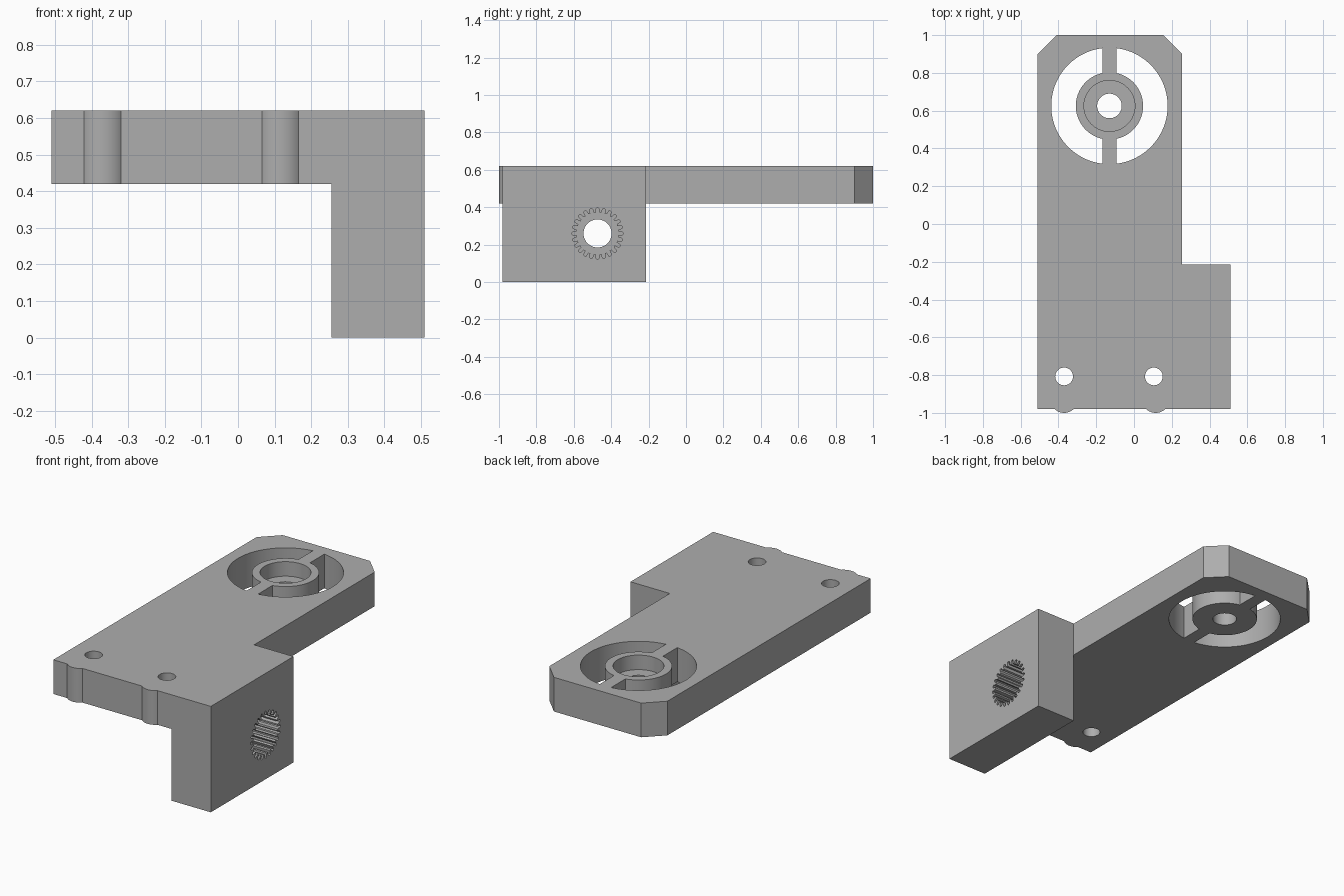
import bpy
from math import sin, cos, pi, asin
from mathutils import Matrix

cube = bpy.data.objects.get("Cube")
if cube:
    bpy.data.objects.remove(cube, do_unlink=True)

grey = bpy.data.materials.new("plain grey")
grey.use_nodes = True
COLOUR = (0.42, 0.42, 0.42, 1)
grey.diffuse_color = COLOUR
grey.node_tree.nodes["Principled BSDF"].inputs["Base Color"].default_value = COLOUR

TOP, UNDER = 0.62, 0.42
FRONT = -0.98


def prism(name, outline, low, high, matrix=Matrix()):
    """Extrude a counter-clockwise outline from low to high along local z."""
    n = len(outline)
    verts = [matrix @ Matrix.Translation((x, y, z)).translation
             for z in (low, high) for x, y in outline]
    faces = [list(range(n))[::-1], list(range(n, 2 * n))]
    faces += [(i, (i + 1) % n, (i + 1) % n + n, i + n) for i in range(n)]
    mesh = bpy.data.meshes.new(name)
    mesh.from_pydata(verts, [], faces)
    mesh.materials.append(grey)
    obj = bpy.data.objects.new(name, mesh)
    bpy.context.collection.objects.link(obj)
    return obj


def arc(cx, cy, r, start=0.0, end=2 * pi, steps=64, closed=True):
    count = steps if closed else steps + 1
    return [(cx + r * cos(start + (end - start) * i / steps),
             cy + r * sin(start + (end - start) * i / steps)) for i in range(count)]


def combine(body, tool, operation):
    """Apply a boolean and discard the tool."""
    mod = body.modifiers.new(operation, "BOOLEAN")
    mod.operation, mod.solver, mod.object = operation, "EXACT", tool
    bpy.context.view_layer.objects.active = body
    bpy.ops.object.modifier_apply(modifier=mod.name)
    bpy.data.objects.remove(tool, do_unlink=True)


# Plate with chamfered back corners
bracket = prism("mounting_bracket", [
    (-0.51, FRONT), (0.35, FRONT), (0.35, -0.215), (0.255, -0.215),
    (0.255, 0.9), (0.155, 1), (-0.41, 1), (-0.51, 0.9)], UNDER, TOP)

# Side block
block = prism("side_block", [
    (0.255, FRONT), (0.51, FRONT), (0.51, -0.215), (0.255, -0.215)], 0, TOP)
combine(bracket, block, "UNION")

# Screw holes with rounded bulges on the front edge
for hole_x, bulge_x in ((-0.37, -0.37), (0.105, 0.115)):
    bulge = prism("edge_bulge", arc(bulge_x, -0.927, 0.073), UNDER, TOP)
    combine(bracket, bulge, "UNION")
    hole = prism("screw_hole", arc(hole_x, -0.807, 0.047, steps=40), 0.3, 0.8)
    combine(bracket, hole, "DIFFERENCE")

# Two half-ring openings, leaving a hub held by two ribs
HUB_X, HUB_Y, RIB = -0.13, 0.625, 0.037
OUTER, INNER = 0.308, 0.178
for turn in (0, pi):
    a, b = pi / 2 - asin(RIB / OUTER), pi / 2 - asin(RIB / INNER)
    outline = (arc(HUB_X, HUB_Y, OUTER, turn - a, turn + a, 48, False)
               + arc(HUB_X, HUB_Y, INNER, turn + b, turn - b, 48, False))
    combine(bracket, prism("ring_slot", outline, 0.3, 0.8), "DIFFERENCE")

# Stepped bore in the hub
combine(bracket, prism("bore", arc(HUB_X, HUB_Y, 0.135), 0.535, 0.8), "DIFFERENCE")
combine(bracket, prism("shaft_hole", arc(HUB_X, HUB_Y, 0.065), 0.3, 0.8), "DIFFERENCE")

# Toothed socket in the block, with a plain hole through the rest
TEETH = 24
sideways = Matrix(((0, 0, 1, 0), (1, 0, 0, 0), (0, 1, 0, 0), (0, 0, 0, 1)))
teeth = []
for i in range(TEETH):
    for step, r in ((-0.32, 0.113), (-0.22, 0.134), (0, 0.139), (0.22, 0.134), (0.32, 0.113)):
        t = (i + step) * 2 * pi / TEETH
        teeth.append((-0.473 + r * cos(t), 0.26 + r * sin(t)))
combine(bracket, prism("toothed_socket", teeth, 0.32, 0.6, sideways), "DIFFERENCE")
combine(bracket, prism("through_hole", arc(-0.473, 0.26, 0.075), 0.1, 0.6, sideways), "DIFFERENCE")

# Smooth the round walls, keep corners sharp
for other in bpy.context.selected_objects:
    other.select_set(False)
bracket.select_set(True)
bpy.context.view_layer.objects.active = bracket
bpy.ops.object.shade_smooth_by_angle(angle=pi / 9)
